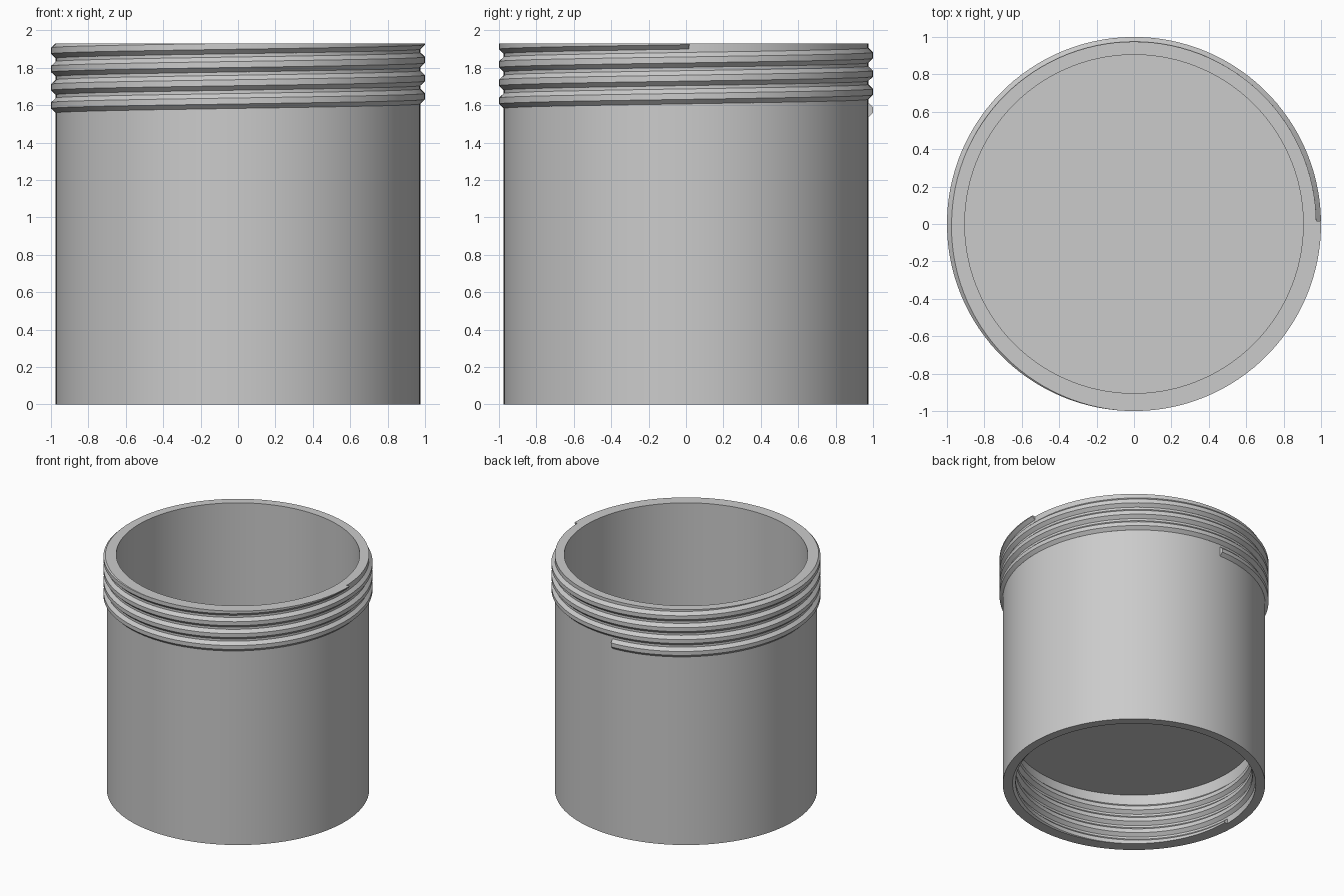
import bpy
import bmesh
from math import cos, sin, pi, radians
from mathutils import Vector

default_cube = bpy.data.objects.get("Cube")
if default_cube:
    bpy.data.objects.remove(default_cube, do_unlink=True)

HEIGHT = 1.93
OUTER = 0.975
INNER = 0.905
DEPTH = 0.025      # thread height above the wall
PITCH = 0.0975
SEGMENTS = 120

grey = bpy.data.materials.new("plain grey")
grey.use_nodes = True
colour = (0.6, 0.6, 0.6, 1)
grey.diffuse_color = colour
grey.node_tree.nodes["Principled BSDF"].inputs["Base Color"].default_value = colour


def finish(bm, name):
    """Turn a bmesh into a smooth, sharp-edged object."""
    bmesh.ops.recalc_face_normals(bm, faces=bm.faces)
    mesh = bpy.data.meshes.new(name)
    bm.to_mesh(mesh)
    bm.free()
    mesh.materials.append(grey)
    obj = bpy.data.objects.new(name, mesh)
    bpy.context.collection.objects.link(obj)
    bpy.ops.object.select_all(action='DESELECT')
    obj.select_set(True)
    bpy.context.view_layer.objects.active = obj
    bpy.ops.object.shade_smooth_by_angle(angle=radians(25))
    return obj


def revolve(name, profile):
    """Spin a (radius, z) profile around the z axis."""
    bm = bmesh.new()
    verts = [bm.verts.new((r, 0, z)) for r, z in profile]
    edges = [bm.edges.new(pair) for pair in zip(verts, verts[1:])]
    bmesh.ops.spin(bm, geom=verts + edges, axis=(0, 0, 1), cent=(0, 0, 0),
                   steps=SEGMENTS, angle=2 * pi)
    bmesh.ops.remove_doubles(bm, verts=bm.verts, dist=0.0005)
    return finish(bm, name)


def thread(name, wall, side, start, z_start, turns, cut_z, cut_normal):
    """Sweep a trapezoid tooth along a helix and trim it flush with the rim."""
    root, crest = wall - side * 0.006, wall + side * DEPTH
    tooth = [(root, -0.04), (wall, -0.04), (crest, -0.016),
             (crest, 0.016), (wall, 0.04), (root, 0.04)]
    bm = bmesh.new()
    rings = []
    steps = int(turns * SEGMENTS)
    for i in range(steps + 1):
        a = radians(start) + 2 * pi * i / SEGMENTS
        z = z_start + PITCH * i / SEGMENTS
        rings.append([bm.verts.new((r * cos(a), r * sin(a), z + dz)) for r, dz in tooth])
    n = len(tooth)
    for low, high in zip(rings, rings[1:]):
        for k in range(n):
            bm.faces.new((low[k], low[(k + 1) % n], high[(k + 1) % n], high[k]))
    bm.faces.new(rings[0])
    bm.faces.new(rings[-1])
    bmesh.ops.bisect_plane(bm, geom=bm.verts[:] + bm.edges[:] + bm.faces[:],
                           plane_co=Vector((0, 0, cut_z)),
                           plane_no=Vector((0, 0, cut_normal)), clear_outer=True)
    open_edges = [e for e in bm.edges if e.is_boundary]
    bmesh.ops.holes_fill(bm, edges=open_edges, sides=0)
    return finish(bm, name)


# Tubular body with a floor raised above the lower socket
revolve("container_body", [
    (0, 0.43), (INNER, 0.43), (INNER, 0), (OUTER, 0),
    (OUTER, HEIGHT), (INNER, HEIGHT), (INNER, 0.5), (0, 0.5)])

# Outside thread below the top rim
thread("outer_thread", OUTER, 1, 91, 1.574, 3.75, HEIGHT, 1)

# Inside thread in the bottom socket
thread("inner_thread", INNER, -1, 180, 0.0, 3.75, 0, -1)
